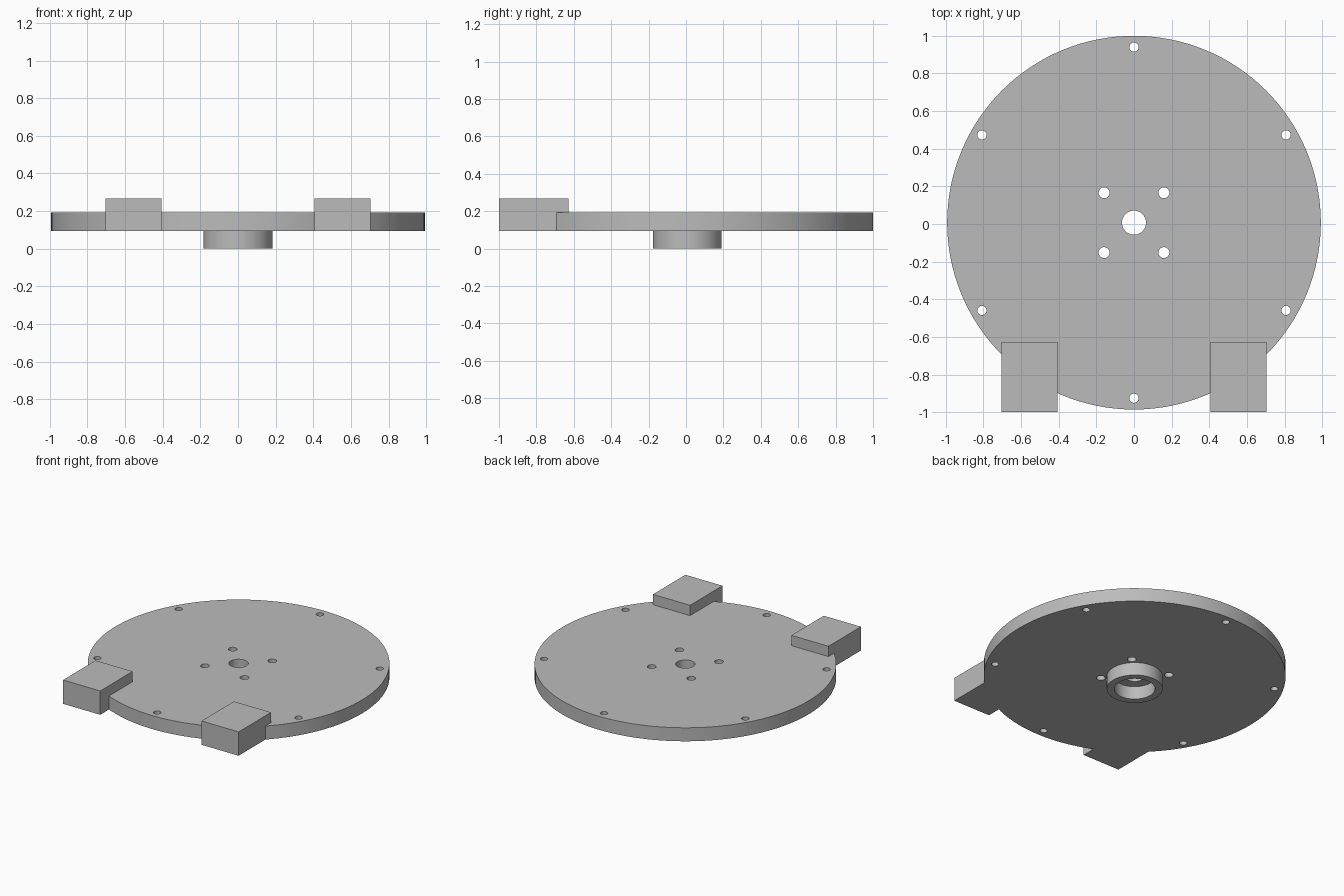
import bpy, bmesh, math
from mathutils import Matrix

if "Cube" in bpy.data.objects:
    bpy.data.objects.remove(bpy.data.objects["Cube"])

CY = 0.007                      # disc centre in y
R = 0.993                       # disc radius
Z0, Z1, Z2 = 0.094, 0.192, 0.267  # plate bottom, plate top, lug top

grey = bpy.data.materials.new("plain grey")
grey.diffuse_color = (0.5, 0.5, 0.5, 1)
grey.use_nodes = True
grey.node_tree.nodes["Principled BSDF"].inputs["Base Color"].default_value = grey.diffuse_color


def add_cylinder(bm, x, y, r, z0, z1, n):
    bmesh.ops.create_cone(bm, cap_ends=True, segments=n, radius1=r, radius2=r,
                          depth=z1 - z0,
                          matrix=Matrix.Translation((x, y, (z0 + z1) / 2)))


def add_box(bm, x0, x1, y0, y1, z0, z1):
    m = Matrix.Translation(((x0 + x1) / 2, (y0 + y1) / 2, (z0 + z1) / 2))
    bmesh.ops.create_cube(bm, size=1,
                          matrix=m @ Matrix.Diagonal((x1 - x0, y1 - y0, z1 - z0, 1)))


def make_object(name, bm):
    mesh = bpy.data.meshes.new(name)
    bm.to_mesh(mesh)
    bm.free()
    mesh.materials.append(grey)
    ob = bpy.data.objects.new(name, mesh)
    bpy.context.collection.objects.link(ob)
    return ob


def activate(ob):
    bpy.ops.object.select_all(action='DESELECT')
    ob.select_set(True)
    bpy.context.view_layer.objects.active = ob


def boolean(ob, tool, operation):
    mod = ob.modifiers.new("boolean", 'BOOLEAN')
    mod.operation, mod.solver, mod.object = operation, 'EXACT', tool
    activate(ob)
    bpy.ops.object.modifier_apply(modifier=mod.name)
    bpy.data.objects.remove(tool)


# Round plate
bm = bmesh.new()
add_cylinder(bm, 0, CY, R, Z0, Z1, 128)
plate = make_object("round_plate", bm)

# Two square lugs at the front edge, merged into the plate
bm = bmesh.new()
for x0, x1 in ((-0.705, -0.407), (0.407, 0.705)):
    add_box(bm, x0, x1, -1.0, -0.628, Z0, Z2)
boolean(plate, make_object("lugs", bm), 'UNION')

# Centre bore, four inner holes and six rim holes
bm = bmesh.new()
add_cylinder(bm, 0, CY, 0.064, 0, 0.4, 48)
for sx in (-1, 1):
    for sy in (-1, 1):
        add_cylinder(bm, 0.159 * sx, CY + 0.159 * sy, 0.029, 0, 0.4, 32)
for i in range(6):
    a = math.radians(90 + 60 * i)
    add_cylinder(bm, 0.933 * math.cos(a), CY + 0.933 * math.sin(a), 0.0245, 0, 0.4, 32)
boolean(plate, make_object("hole_cutters", bm), 'DIFFERENCE')

# Hub ring under the plate, open where it meets the plate
bm = bmesh.new()
n, rings = 64, []
for r, z in ((0.184, Z0), (0.184, 0), (0.134, 0), (0.134, Z0)):
    rings.append([bm.verts.new((r * math.cos(2 * math.pi * i / n),
                                CY + r * math.sin(2 * math.pi * i / n), z))
                  for i in range(n)])
for a, b in zip(rings, rings[1:]):
    for i in range(n):
        j = (i + 1) % n
        bm.faces.new((a[i], b[i], b[j], a[j]))
hub = make_object("hub_ring", bm)

for ob in (plate, hub):
    activate(ob)
    bpy.ops.object.shade_smooth_by_angle(angle=math.radians(30))
